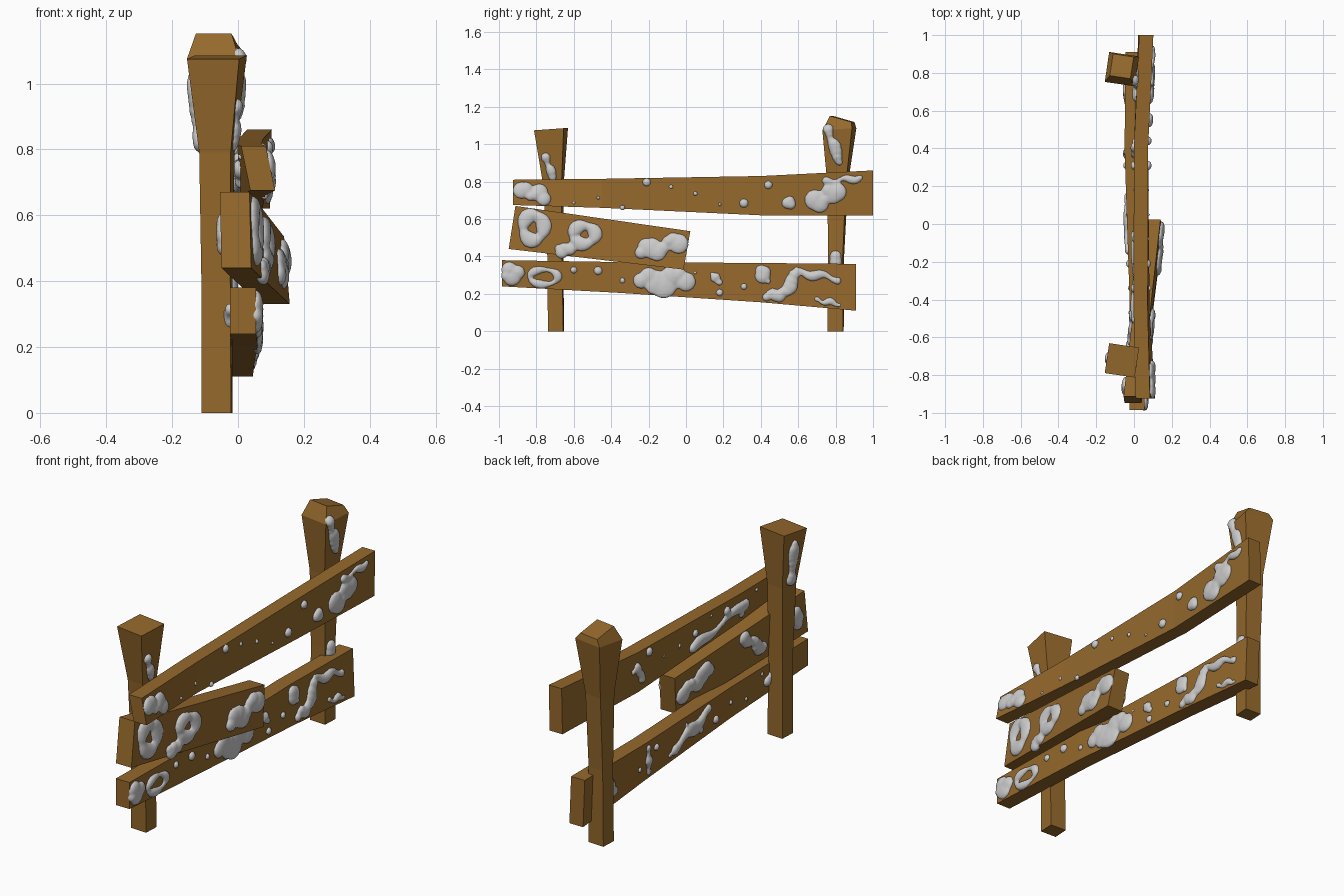
import bpy, bmesh, math, random
from mathutils import Vector, Matrix
from mathutils.bvhtree import BVHTree

if "Cube" in bpy.data.objects:
    bpy.data.objects.remove(bpy.data.objects["Cube"])

random.seed(4)
wood = bpy.data.materials.new("wood")
wood.diffuse_color = (0.30, 0.14, 0.025, 1)
wood.use_nodes = True
wood.node_tree.nodes["Principled BSDF"].inputs["Base Color"].default_value = wood.diffuse_color
parts = {}


def loft(name, rings):
    """Skin a closed four-sided beam through a few corner rings."""
    bm = bmesh.new()
    vs = [[bm.verts.new(p) for p in r] for r in rings]
    for a, b in zip(vs, vs[1:]):
        for i in range(4):
            j = (i + 1) % 4
            bm.faces.new((a[i], a[j], b[j], b[i]))
    bm.faces.new(vs[0])
    bm.faces.new(vs[-1])
    bmesh.ops.recalc_face_normals(bm, faces=bm.faces)
    parts[name] = BVHTree.FromBMesh(bm)
    me = bpy.data.meshes.new(name)
    bm.to_mesh(me)
    bm.free()
    me.materials.append(wood)
    bpy.context.collection.objects.link(bpy.data.objects.new(name, me))


def ring(z, x, y, hx, hy, tilt):
    """A slightly twisted rectangle across a post, tilted along y."""
    twist = Matrix.Rotation(math.radians(-3 - 5 * z), 3, 'Z')
    out = []
    for u, v in ((-1, -1), (1, -1), (1, 1), (-1, 1)):
        out.append(Vector((x, y, z + tilt * v * hy)) + twist @ Vector((u * hx, v * hy, 0)))
    return out


def post(name, y, lean, tilt, cap):
    profile = ((0, .045, .041), (.40, .044, .039), (.79, .048, .050), (1.08, .080, .080))
    rings = [ring(z, -.064, y + lean * z * z, hx, hy, tilt if z > 1 else 0)
             for z, hx, hy in profile]
    if cap:
        rings.append(ring(1.135, -.065, y + .035, .055, .058, -.28))
    loft(name, rings)


def rail(name, width, skew, stations):
    # station: y, bottom z, top z, centre x at the top, centre x at the bottom
    h = width / 2
    loft(name, [[(xt - h, y + skew, z1), (xt + h, y + skew, z1),
                 (xb + h, y - skew, z0), (xb - h, y - skew, z0)]
                for y, z0, z1, xt, xb in stations])


# Two flared posts, the rear one with a chamfered cap
post("front_post", -.695, -.023, .07, False)
post("rear_post", .80, .017, .06, True)

# Two bent full rails and one broken half rail
rail("top_rail", .075, 0, [(-.925, .675, .81, .047, .075), (-.45, .66, .815, .035, .045),
                           (.40, .62, .83, .037, .037), (1, .62, .86, .065, .06)])
rail("broken_rail", .09, .018, [(-.93, .44, .67, -.01, -.005), (.005, .33, .535, .095, .112)])
rail("bottom_rail", .08, 0, [(-.985, .24, .38, .015, .015), (-.35, .205, .37, .015, .02),
                             (.40, .155, .365, -.01, .01), (.91, .11, .36, -.005, .005)])

# Snow: flattened dabs pressed onto the wood, later merged into smooth patches
snow_bm = bmesh.new()


def dab(name, side, y, z, r):
    hit, normal, _, _ = parts[name].ray_cast(Vector((side, y, z)), Vector((-side, 0, 0)))
    if hit:
        m = (Matrix.Translation(hit) @ normal.to_track_quat('Z', 'Y').to_matrix().to_4x4()
             @ Matrix.Diagonal((r, r, min(.022, r * .75), 1)))
        bmesh.ops.create_icosphere(snow_bm, subdivisions=2, radius=1, matrix=m)


def streak(name, side, y, z, dy, dz, r):
    """Wavy streak of snow from the middle out to both ends."""
    n = max(4, int(4 * math.hypot(dy, dz) / r))
    for k in range(n + 1):
        t = 2 * k / n - 1
        wob = .4 * r * math.sin(5 * t + 9 * y)
        dab(name, side, y + dy * t, z + dz * t + wob, r * (.85 + .25 * math.sin(4 * t + 7 * z)))


def loop(name, y, z, ry, rz, r):
    """Ring of snow with bare wood in the middle."""
    for k in range(28):
        a = math.tau * k / 28
        dab(name, 1, y + ry * math.cos(a), z + rz * math.sin(a), r * (1 + .3 * math.sin(3 * a + 1)))


loop("broken_rail", -.815, .555, .055, .07, .035)
loop("broken_rail", -.545, .515, .06, .05, .032)
loop("bottom_rail", -.76, .29, .075, .04, .020)

# Streaks on the right side
for s in (("top_rail", -.82, .735, .06, -.015, .045),
          ("top_rail", .75, .72, .06, .04, .055),
          ("top_rail", .84, .81, .09, .01, .022),
          ("top_rail", .55, .685, .01, 0, .030),
          ("broken_rail", -.14, .45, .10, .03, .055),
          ("broken_rail", -.65, .44, .03, .01, .035),
          ("bottom_rail", -.93, .31, .03, 0, .050),
          ("bottom_rail", -.12, .275, .12, .01, .072),
          ("bottom_rail", .16, .28, .02, -.02, .024),
          ("bottom_rail", .41, .305, .012, 0, .042),
          ("bottom_rail", .49, .20, .06, .01, .034),
          ("bottom_rail", .56, .26, .02, .05, .040),
          ("bottom_rail", .70, .30, .11, -.02, .027),
          ("bottom_rail", .76, .155, .06, -.01, .020),
          ("front_post", -.73, .87, .02, -.05, .026),
          ("rear_post", .79, .99, .03, -.08, .034),
          ("rear_post", .80, .39, 0, .01, .035)):
    streak(s[0], 1, *s[1:])

# Streaks on the left side
for s in (("front_post", -.71, .92, 0, .11, .035),
          ("top_rail", .73, .70, .05, .04, .035),
          ("top_rail", -.28, .71, .22, -.04, .030),
          ("top_rail", .39, .72, .02, .03, .024),
          ("broken_rail", -.14, .46, .09, -.03, .050),
          ("broken_rail", -.55, .52, .07, .05, .036),
          ("broken_rail", -.86, .54, .01, .03, .042),
          ("bottom_rail", .69, .24, .04, .05, .038),
          ("bottom_rail", .37, .26, .01, .06, .026),
          ("bottom_rail", 0, .28, .14, -.04, .040),
          ("bottom_rail", -.70, .30, .06, 0, .035)):
    streak(s[0], -1, *s[1:])

# Small loose flecks, seeded, along both sides of the full rails
for name, low, high in (("top_rail", .65, .81), ("bottom_rail", .2, .34)):
    for side in (1, -1):
        for k in range(9):
            dab(name, side, -.6 + .13 * k, random.uniform(low, high), random.uniform(.010, .028))

# Merge the dabs into one smooth coat
me = bpy.data.meshes.new("snow_patches")
snow_bm.to_mesh(me)
snow_bm.free()
snow = bpy.data.objects.new("snow_patches", me)
bpy.context.collection.objects.link(snow)
merge = snow.modifiers.new("merge", 'REMESH')
merge.mode = 'VOXEL'
merge.voxel_size = .007
merge.use_smooth_shade = True
soften = snow.modifiers.new("soften", 'SMOOTH')
soften.factor = .5
soften.iterations = 5
